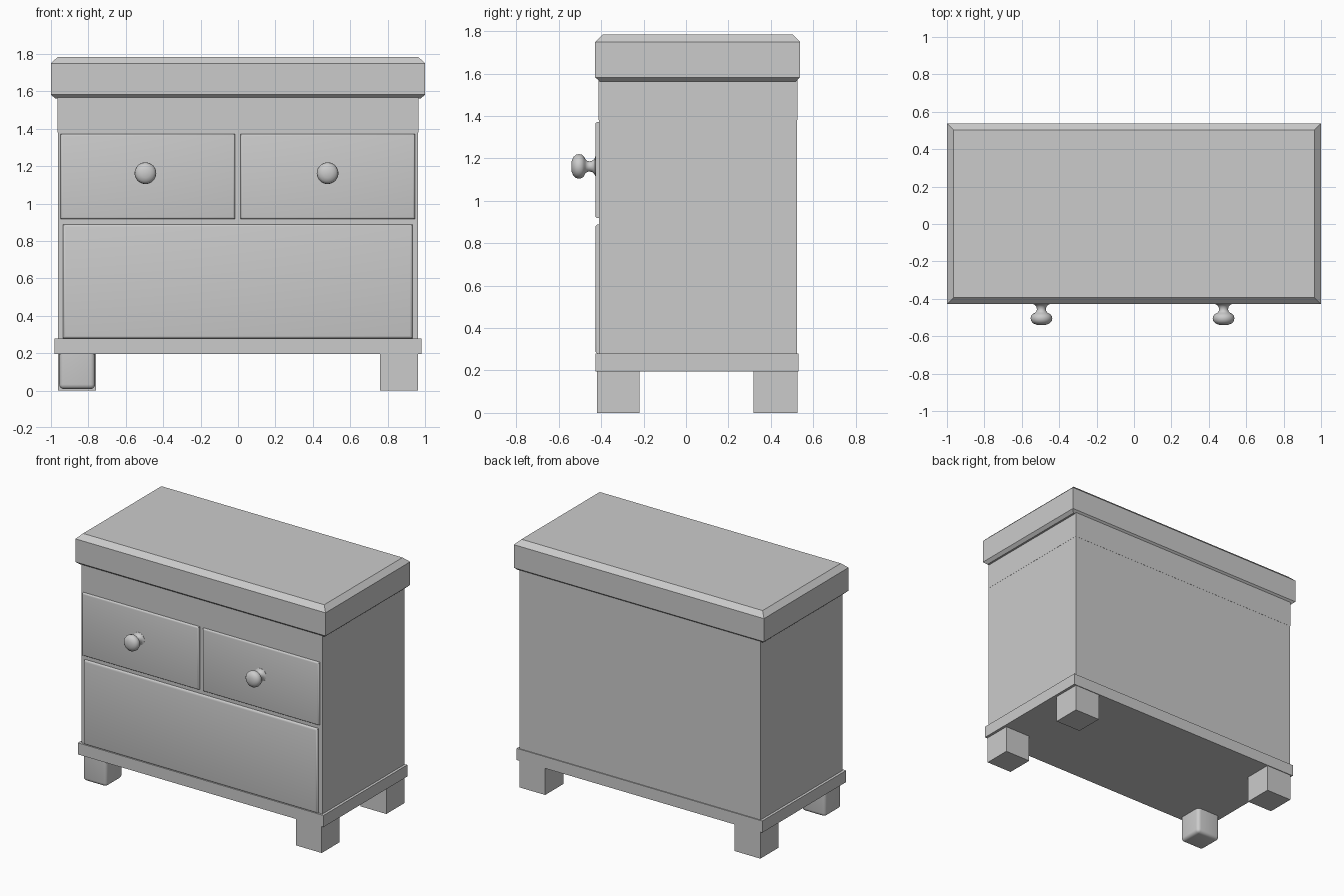
import bpy, bmesh, math
from mathutils import Vector, Matrix

if "Cube" in bpy.data.objects:
    bpy.data.objects.remove(bpy.data.objects["Cube"])


def finish(name, bm, smooth=False):
    bmesh.ops.recalc_face_normals(bm, faces=bm.faces)
    mesh = bpy.data.meshes.new(name)
    bm.to_mesh(mesh)
    bm.free()
    ob = bpy.data.objects.new(name, mesh)
    bpy.context.collection.objects.link(ob)
    if smooth:
        bpy.ops.object.select_all(action='DESELECT')
        ob.select_set(True)
        bpy.context.view_layer.objects.active = ob
        bpy.ops.object.shade_smooth_by_angle(angle=math.radians(35))
    return ob


def box(name, lo, hi, bevel=0.0, segments=3, pick=None):
    """Box between two corners; pick chooses which edges get rounded."""
    bm = bmesh.new()
    lo, hi = Vector(lo), Vector(hi)
    bmesh.ops.create_cube(bm, size=1, matrix=Matrix.Translation((lo + hi) / 2)
                          @ Matrix.Diagonal((*(hi - lo), 1)))
    if bevel:
        edges = [e for e in bm.edges if pick is None or pick(e)]
        bmesh.ops.bevel(bm, geom=edges, offset=bevel, segments=segments,
                        profile=0.5, affect='EDGES', clamp_overlap=True)
    return finish(name, bm, bool(bevel))


def knob(name, x, z):
    """Lathed knob pointing towards -y, profile as (radius, y)."""
    profile = [(0.046, -0.420), (0.046, -0.428), (0.036, -0.432), (0.027, -0.442),
               (0.024, -0.455), (0.026, -0.466), (0.034, -0.475), (0.046, -0.481),
               (0.055, -0.491), (0.058, -0.504), (0.055, -0.519), (0.044, -0.531),
               (0.025, -0.539), (0.0, -0.541)]
    bm = bmesh.new()
    vs = [bm.verts.new((x + r, y, z)) for r, y in profile]
    es = [bm.edges.new(p) for p in zip(vs, vs[1:])]
    bmesh.ops.spin(bm, geom=vs + es, cent=(x, 0, z), axis=(0, 1, 0),
                   angle=math.tau, steps=32)
    bmesh.ops.remove_doubles(bm, verts=bm.verts, dist=1e-4)
    finish(name, bm, True)


# Tabletop: chamfered slab stacked from rectangular rings (inset, z)
bm = bmesh.new()
rings = []
for inset, z in [(0.022, 1.562), (0, 1.582), (0, 1.749), (0.036, 1.784)]:
    x, y0, y1 = 1 - inset, -0.428 + inset, 0.538 - inset
    rings.append([bm.verts.new((*p, z)) for p in ((-x, y0), (x, y0), (x, y1), (-x, y1))])
for a, b in zip(rings, rings[1:]):
    for i in range(4):
        j = (i + 1) % 4
        bm.faces.new((a[i], a[j], b[j], b[i]))
bm.faces.new(rings[0])
bm.faces.new(rings[-1])
finish("tabletop", bm)

# Carcass, upper rail and plinth
box("cabinet_body", (-0.963, -0.411, 0.27), (0.963, 0.524, 1.38))
box("upper_rail", (-0.964, -0.412, 1.38), (0.964, 0.525, 1.57))
box("base_plinth", (-0.982, -0.426, 0.195), (0.982, 0.531, 0.279))


# Drawer fronts with rounded front edges
def front_edge(e):
    return all(v.co.y < -0.42 for v in e.verts)


box("upper_drawer_left", (-0.948, -0.427, 0.918), (-0.017, -0.40, 1.371), 0.01, 3, front_edge)
box("upper_drawer_right", (0.014, -0.427, 0.918), (0.945, -0.40, 1.371), 0.01, 3, front_edge)
box("lower_drawer", (-0.936, -0.427, 0.279), (0.933, -0.40, 0.889), 0.014, 3, front_edge)

# Knobs
knob("knob_left", -0.495, 1.162)
knob("knob_right", 0.479, 1.162)

# Legs: three square blocks and one rounded front left foot
box("front_right_leg", (0.758, -0.419, 0), (0.963, -0.219, 0.2))
for name, x0 in (("back_left_leg", -0.963), ("back_right_leg", 0.758)):
    box(name, (x0, 0.319, 0), (x0 + 0.205, 0.526, 0.2))
box("front_left_leg", (-0.956, -0.413, 0.008), (-0.764, -0.223, 0.2), 0.025, 4,
    lambda e: any(v.co.z < 0.1 for v in e.verts))
